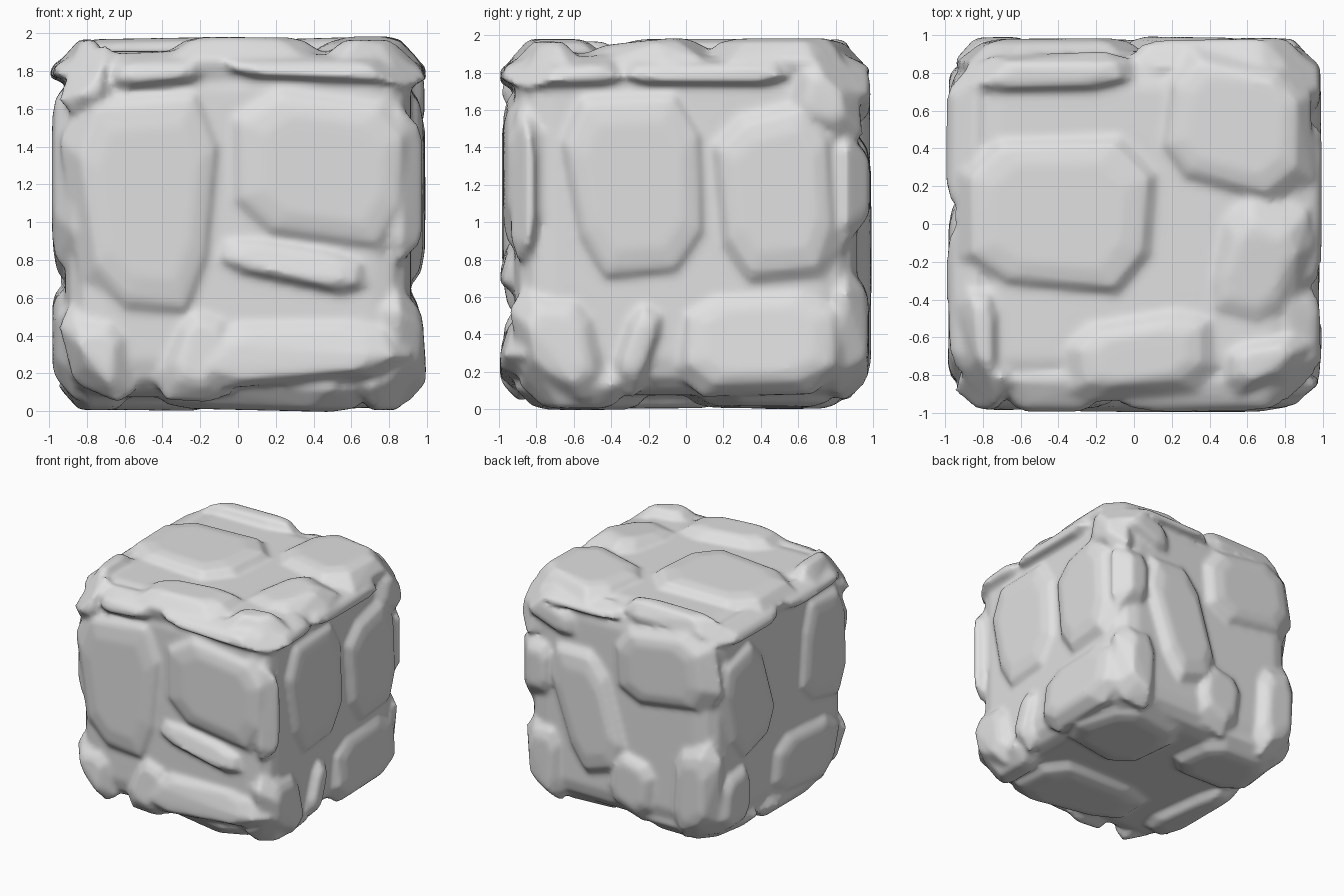
import bpy
import bmesh
import math
import random
from mathutils import Matrix, Vector

random.seed(7)
if "Cube" in bpy.data.objects:
    bpy.data.objects.remove(bpy.data.objects["Cube"], do_unlink=True)

# Stone colour
stone = bpy.data.materials.new("pale_grey_stone")
stone.use_nodes = True
grey = (0.75, 0.75, 0.75, 1)
stone.diffuse_color = grey
stone.node_tree.nodes["Principled BSDF"].inputs["Base Color"].default_value = grey

# Each side of the block maps (across, up, outward) to model space
SIDES = {
    "front": lambda u, v, d: Vector((u, -d, v)),
    "back": lambda u, v, d: Vector((u, d, v)),
    "right": lambda u, v, d: Vector((d, u, v)),
    "left": lambda u, v, d: Vector((-d, u, v)),
    "top": lambda u, v, d: Vector((u, v, d)),
    "bottom": lambda u, v, d: Vector((u, v, -d)),
}

# Slabs on each side: centre across, centre up, half width, half height,
# turn, and optionally lean outward with height and taper with height
FRONT = [
    (-.47, .10, .36, .58, 3, 0, .25), (.47, .30, .45, .36, -4),
    (.32, -.66, .52, .14, 4, -.3), (.28, -.20, .36, .09, -10, -.3),
    (-.77, -.72, .14, .18, 0, -.1), (-.20, -.68, .12, .18, -15, -.1),
    (-.42, .82, .20, .06, 4, -.4), (.40, .83, .46, .06, -2, -.4),
    (-.80, .78, .08, .11, 0, -.2),
]
RIGHT = [
    (-.27, .20, .36, .48, 4, 0, .12), (.49, .18, .28, .42, 5),
    (-.86, .20, .06, .36, 0), (.38, -.62, .40, .25, 0, -.1),
    (-.70, -.65, .19, .24, 0, -.1), (-.25, -.66, .07, .18, -20),
    (.76, .68, .13, .14, -15), (-.62, .82, .24, .06, 0, -.4),
    (.10, .82, .42, .06, 0, -.4),
]
TOP = [
    (-.40, .04, .48, .37, 0), (.52, .53, .36, .32, -8),
    (.64, -.23, .19, .26, -20, .1), (.03, -.70, .34, .18, 10),
    (-.82, -.62, .08, .22, 0), (.70, -.74, .17, .10, 5),
    (-.46, .80, .38, .08, 2),
]
BACK = [
    (-.42, .49, .40, .28, -10), (.28, -.06, .25, .52, -15),
    (.66, .70, .22, .09, 18), (.78, .20, .12, .20, 0),
    (.72, -.60, .14, .28, 0), (-.12, -.57, .18, .22, 12),
    (-.72, -.50, .15, .34, 0), (.40, .84, .35, .05, 0, -.3),
]
LEFT = [
    (.50, .20, .28, .46, -15), (-.55, .26, .28, .43, 0),
    (-.30, -.58, .40, .22, 5), (.65, -.60, .17, .22, 0),
    (.45, .83, .35, .06, 0, -.3), (-.40, .83, .40, .06, 0, -.3),
]
BOTTOM = [
    (.45, .42, .36, .36, 10), (.12, -.52, .50, .28, -5),
    (-.76, -.20, .12, .40, 5), (-.48, .55, .34, .28, 0),
    (.78, -.60, .10, .22, 0),
]


def clamp(value, limit):
    return max(-limit, min(limit, value))


def trim_corner(p):
    """Pull in points that stick out at a corner of the block."""
    return p * min(1, 2.5 / sum(abs(c) for c in p))


def add_slab(bm, place, u, v, wide, high, turn, lean=0, taper=0):
    """Add a faceted boulder: crown, crown rim, sloping shoulder, buried root."""
    spin = Matrix.Rotation(math.radians(turn), 2)
    top = random.uniform(.975, .99)
    side_lean = random.uniform(-.03, .03)
    slope = min(random.uniform(.11, .16), .06 + min(wide, high) * .6)
    ring = []
    for a, b in ((1, .55), (.6, 1), (-.6, 1), (-1, .55),
                 (-1, -.55), (-.6, -1), (.6, -1), (1, -.55)):
        jitter = random.uniform(.84, 1.04)
        ring.append(Vector((a * wide * (1 + taper * b), b * high)) * jitter)
    points = []
    for scale, grow, drop, limit in ((.75, 0, 0, .84), (1, 0, .02, .86),
                                     (1, slope, .12, .95), (1, 0, .5, .8)):
        for p in ring:
            q = spin @ (p * scale + p.normalized() * grow)
            depth = min(top - drop + lean * q.y + side_lean * q.x, .995)
            co = place(clamp(u + q.x, limit), clamp(v + q.y, limit), depth)
            points.append(bm.verts.new(trim_corner(co)))
    hull = bmesh.ops.convex_hull(bm, input=points)
    spare = [e for e in hull["geom_interior"] + hull["geom_unused"]
             if isinstance(e, bmesh.types.BMVert)]
    if spare:
        bmesh.ops.delete(bm, geom=list(set(spare)), context="VERTS")


# Bevelled core with slabs embedded in every side
bm = bmesh.new()
bmesh.ops.create_cube(bm, size=1.83)
bmesh.ops.bevel(bm, geom=bm.edges[:], offset=.2, segments=3, profile=.5,
                affect="EDGES")
for side, slabs in zip(("front", "right", "top", "back", "left", "bottom"),
                       (FRONT, RIGHT, TOP, BACK, LEFT, BOTTOM)):
    for slab in slabs:
        add_slab(bm, SIDES[side], *slab)
bmesh.ops.recalc_face_normals(bm, faces=bm.faces[:])

# Stand the block on the ground
bmesh.ops.translate(bm, verts=bm.verts[:], vec=(0, 0, .99))
mesh = bpy.data.meshes.new("stone_block")
bm.to_mesh(mesh)
bm.free()
block = bpy.data.objects.new("stone_block", mesh)
bpy.context.collection.objects.link(block)

# Fuse the slabs and wear down their edges
fuse = block.modifiers.new("fuse", "REMESH")
fuse.mode = "VOXEL"
fuse.voxel_size = .022
wear = block.modifiers.new("wear", "SMOOTH")
wear.factor = .5
wear.iterations = 4
graph = bpy.context.evaluated_depsgraph_get()
worn = bpy.data.meshes.new_from_object(block.evaluated_get(graph))
block.modifiers.clear()
block.data = worn

worn.materials.clear()
worn.materials.append(stone)
for face in worn.polygons:
    face.use_smooth = True
    face.material_index = 0
